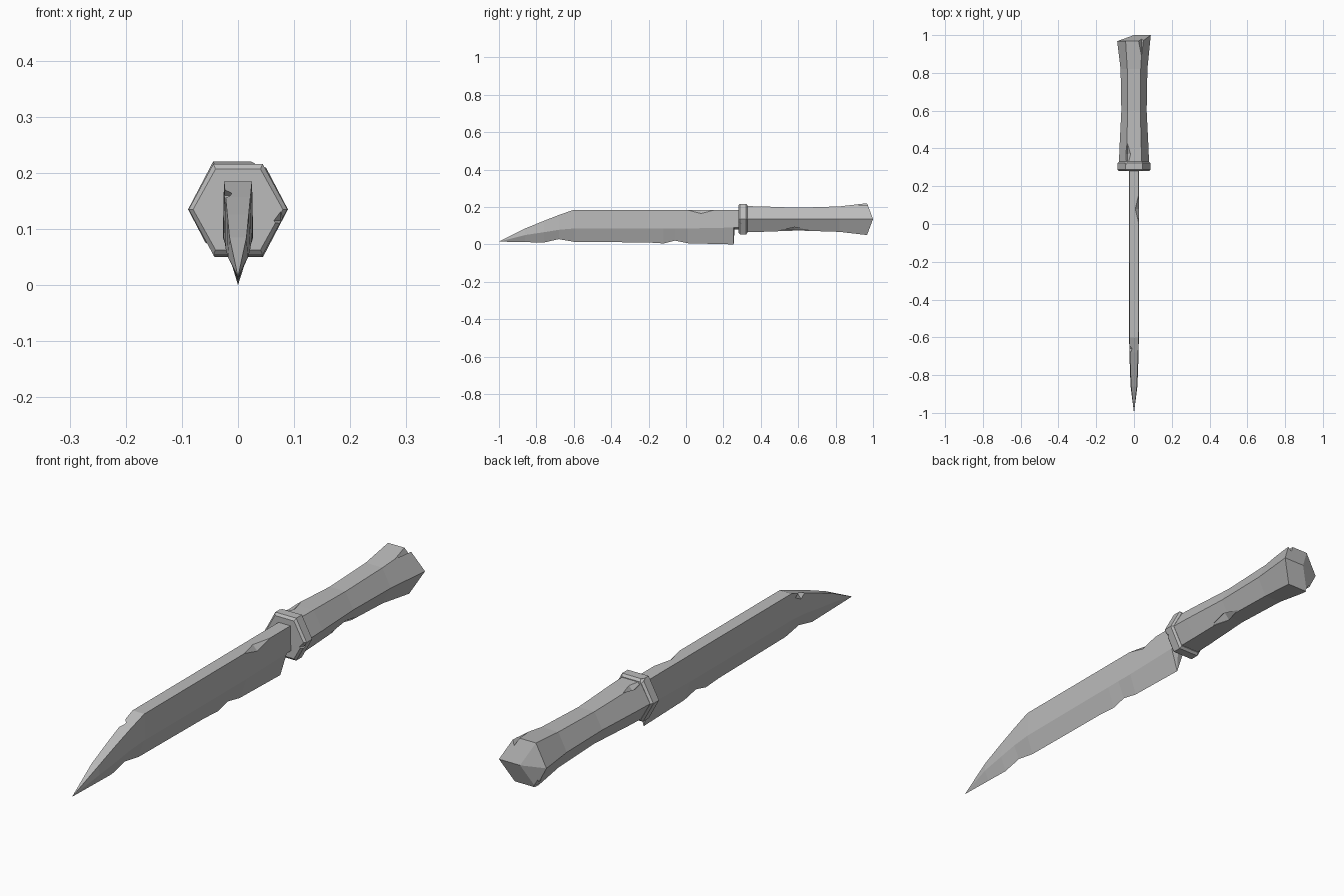
import bpy, bmesh
from mathutils import Vector

cube = bpy.data.objects.get("Cube")
if cube:
    bpy.data.objects.remove(cube)

grey = bpy.data.materials.new("plain grey")
grey.use_nodes = True
COLOUR = (0.5, 0.5, 0.5, 1)
grey.diffuse_color = COLOUR
grey.node_tree.nodes["Principled BSDF"].inputs["Base Color"].default_value = COLOUR

AXIS_Z = 0.135


def make_object(name, bm):
    bmesh.ops.remove_doubles(bm, verts=bm.verts, dist=0.0005)
    bmesh.ops.recalc_face_normals(bm, faces=bm.faces)
    mesh = bpy.data.meshes.new(name)
    bm.to_mesh(mesh)
    bm.free()
    mesh.materials.append(grey)
    obj = bpy.data.objects.new(name, mesh)
    bpy.context.collection.objects.link(obj)
    return obj


def loft(name, rings):
    """Skin a list of matching closed rings and cap both ends."""
    bm = bmesh.new()
    loops = [[bm.verts.new(p) for p in ring] for ring in rings]
    n = len(loops[0])
    for a, b in zip(loops, loops[1:]):
        for i in range(n):
            j = (i + 1) % n
            bm.faces.new((a[i], a[j], b[j], b[i]))
    bm.faces.new(loops[0])
    bm.faces.new(loops[-1])
    return make_object(name, bm)


def hexagon(y, rx, rz):
    corners = ((1, 0), (.5, 1), (-.5, 1), (-1, 0), (-.5, -1), (.5, -1))
    return [Vector((rx * u, y, AXIS_Z + rz * v)) for u, v in corners]


def chip(obj, centre, size):
    """Knock a faceted nick out of an edge with a stretched octahedron."""
    bm = bmesh.new()
    tips = []
    for axis in range(3):
        for sign in (-1, 1):
            p = Vector(centre)
            p[axis] += sign * size[axis]
            tips.append(bm.verts.new(p))
    for x in tips[0:2]:
        for y in tips[2:4]:
            for z in tips[4:6]:
                bm.faces.new((x, y, z))
    cutter = make_object("chip_cutter", bm)
    cutter.hide_render = True
    mod = obj.modifiers.new("chip", 'BOOLEAN')
    mod.operation = 'DIFFERENCE'
    mod.solver = 'EXACT'
    mod.object = cutter
    bpy.context.view_layer.update()
    graph = bpy.context.evaluated_depsgraph_get()
    result = bpy.data.meshes.new_from_object(obj.evaluated_get(graph))
    obj.modifiers.clear()
    obj.data = result
    bpy.data.objects.remove(cutter)


# Blade: y, spine height, spine half width, bevel height, bevel half width, edge height
sections = [
    (-1.0, .015, 0, .015, 0, .015),
    (-.86, .085, .015, .05, .018, .012),
    (-.76, .126, .019, .065, .022, .010),
    (-.68, .157, .022, .078, .024, .028),
    (-.60, .185, .025, .085, .026, .014),
    (-.20, .185, .025, .085, .027, .010),
    (-.12, .185, .025, .085, .027, .005),
    (-.06, .185, .025, .085, .027, .020),
    (.01, .185, .025, .085, .027, .006),
    (.255, .185, .025, .090, .027, 0),
    (.26, .185, .025, .090, .027, .08),
    (.30, .185, .025, .090, .027, .08),
]
blade = loft("blade", [
    [(-st, y, zt), (st, y, zt), (sm, y, zm), (0, y, ze), (-sm, y, zm)]
    for y, zt, st, zm, sm, ze in sections])
chip(blade, (.028, .08, .188), (.024, .10, .026))
chip(blade, (-.026, -.66, .160), (.018, .04, .022))

# Guard: hexagonal collar with chamfered rims
guard = loft("guard", [
    hexagon(.28, .080, .072), hexagon(.288, .088, .081),
    hexagon(.322, .088, .081), hexagon(.33, .080, .072)])
chip(guard, (.076, .28, .115), (.012, .016, .016))
chip(guard, (-.045, .33, .215), (.016, .02, .012))

# Handle: waisted hexagonal grip flaring to a faceted pommel
rings = [hexagon(*r) for r in (
    (.31, .080, .070), (.40, .077, .068), (.60, .067, .061),
    (.82, .071, .068), (.968, .089, .085), (1.0, 0, 0))]
rings[4][0].y = 1.0
handle = loft("handle", rings)
chip(handle, (-.035, .37, .205), (.018, .07, .018))
chip(handle, (.040, 1.0, .220), (.020, .15, .034))
chip(handle, (.037, .58, .076), (.022, .08, .024))
chip(handle, (-.054, 1.0, .055), (.022, .12, .036))
